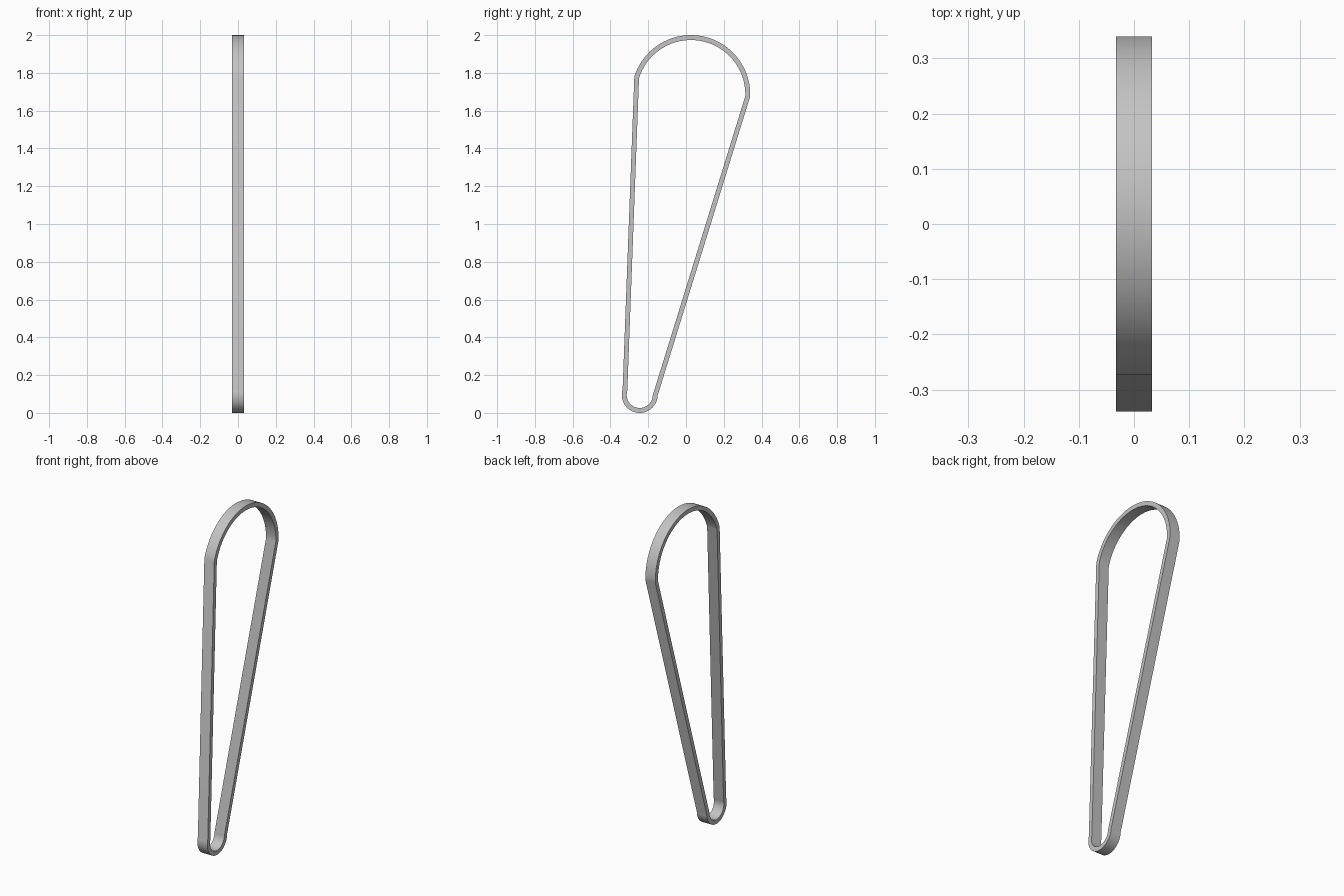
import bpy, bmesh, math

cube = bpy.data.objects.get("Cube")
if cube:
    bpy.data.objects.remove(cube, do_unlink=True)

# Pulley circles the belt wraps around: centre y, centre z, outer radius
BIG = (0.026, 1.686, 0.314)
SMALL = (-0.245, 0.095, 0.095)
THICKNESS = 0.026
HALF_WIDTH = 0.033
STEPS = 40

grey = bpy.data.materials.new("belt grey")
grey.use_nodes = True
colour = (0.55, 0.55, 0.55, 1)
grey.diffuse_color = colour
grey.node_tree.nodes["Principled BSDF"].inputs["Base Color"].default_value = colour


def arc(circle, start, end, inset):
    """Points of one wrap, moved inward by the inset."""
    cy, cz, r = circle
    angles = [start + (end - start) * i / STEPS for i in range(STEPS + 1)]
    return [(cy + (r - inset) * math.cos(a), cz + (r - inset) * math.sin(a)) for a in angles]


# Outer tangent directions of the two circles
dy, dz = BIG[0] - SMALL[0], BIG[1] - SMALL[1]
axis = math.atan2(dz, dy)
spread = math.acos((BIG[2] - SMALL[2]) / math.hypot(dy, dz))


def loop(inset):
    """Closed belt outline: wrap over the top, then under the bottom."""
    return (arc(BIG, axis - spread, axis + spread, inset)
            + arc(SMALL, axis + spread, axis - spread + math.tau, inset))


# Belt: rectangular section swept round the outline
bm = bmesh.new()
rings = [[bm.verts.new((x, y, z)) for y, z in loop(inset)]
         for x, inset in ((-HALF_WIDTH, 0), (HALF_WIDTH, 0),
                          (HALF_WIDTH, THICKNESS), (-HALF_WIDTH, THICKNESS))]
count = len(rings[0])
for k, ring in enumerate(rings):
    following = rings[(k + 1) % len(rings)]
    for i in range(count):
        j = (i + 1) % count
        bm.faces.new((ring[i], ring[j], following[j], following[i]))
bmesh.ops.recalc_face_normals(bm, faces=bm.faces)

mesh = bpy.data.meshes.new("drive_belt")
bm.to_mesh(mesh)
bm.free()
mesh.materials.append(grey)
belt = bpy.data.objects.new("drive_belt", mesh)
bpy.context.collection.objects.link(belt)

bpy.ops.object.select_all(action="DESELECT")
belt.select_set(True)
bpy.context.view_layer.objects.active = belt
bpy.ops.object.shade_smooth_by_angle(angle=math.radians(30))
